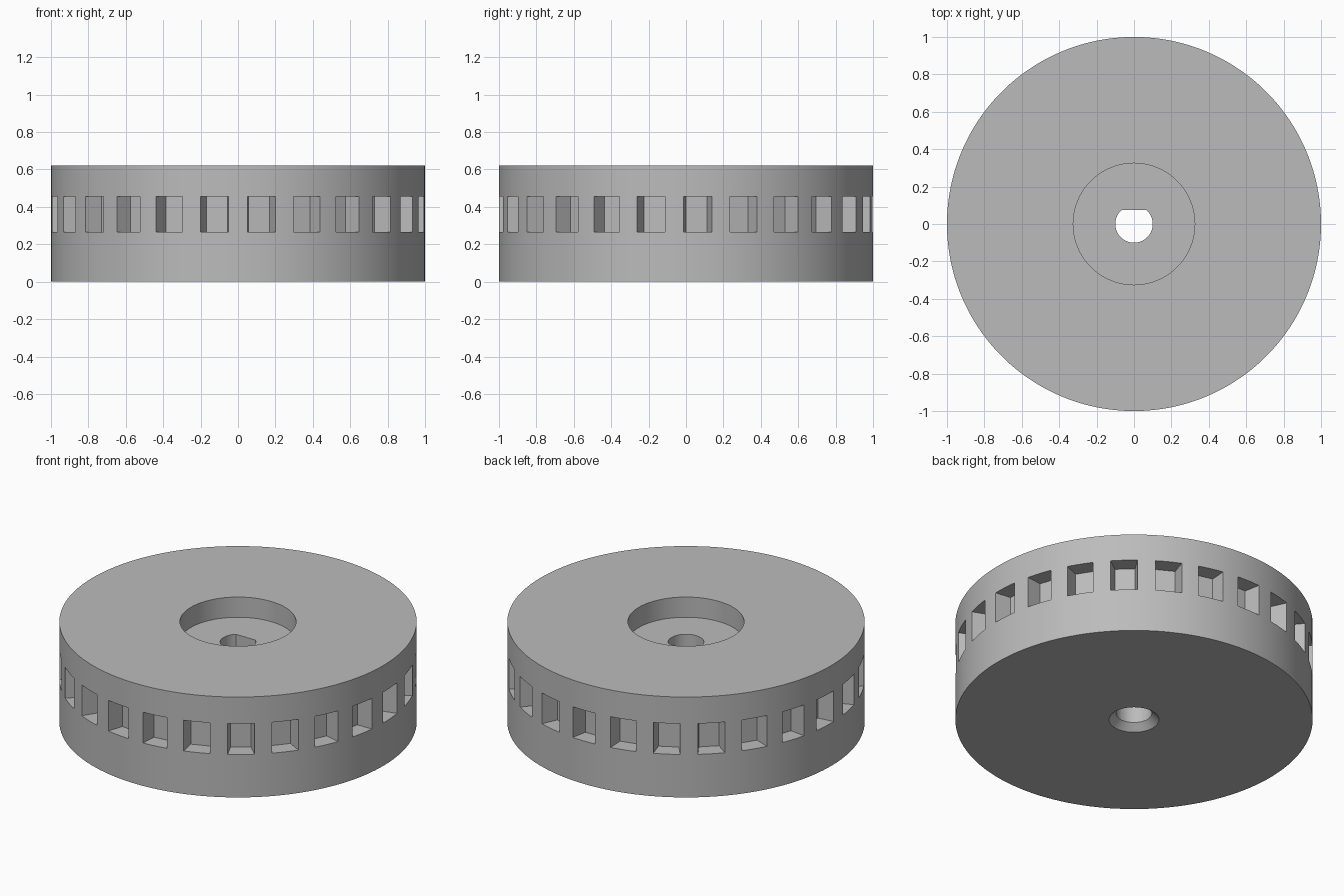
import bpy, bmesh
from math import sin, cos, tau, pi, asin

cube = bpy.data.objects.get("Cube")
if cube:
    bpy.data.objects.remove(cube, do_unlink=True)

HEIGHT = 0.62
POCKETS = 25

grey = bpy.data.materials.new("plain grey")
grey.use_nodes = True
grey.diffuse_color = (0.5, 0.5, 0.5, 1)
grey.node_tree.nodes["Principled BSDF"].inputs["Base Color"].default_value = (0.5, 0.5, 0.5, 1)


def circle(radius, sides):
    return [(radius * cos(tau * i / sides), radius * sin(tau * i / sides)) for i in range(sides)]


def add_prism(bm, low, z0, z1, high=None):
    """Closed solid between a lower outline and an upper outline."""
    bottom = [bm.verts.new((x, y, z0)) for x, y in low]
    top = [bm.verts.new((x, y, z1)) for x, y in (high or low)]
    bm.faces.new(bottom[::-1])
    bm.faces.new(top)
    n = len(bottom)
    for i in range(n):
        j = (i + 1) % n
        bm.faces.new((bottom[i], bottom[j], top[j], top[i]))


def finish(bm, name):
    bmesh.ops.recalc_face_normals(bm, faces=bm.faces[:])
    mesh = bpy.data.meshes.new(name)
    bm.to_mesh(mesh)
    bm.free()
    mesh.materials.append(grey)
    obj = bpy.data.objects.new(name, mesh)
    bpy.context.collection.objects.link(obj)
    return obj


def solid(name, *args):
    bm = bmesh.new()
    add_prism(bm, *args)
    return finish(bm, name)


# Main disc
wheel = solid("wheel_disc", circle(1, 150), 0, HEIGHT)

# Ring of rim pockets that narrow towards the centre
bm = bmesh.new()
inner_r, inner_w, outer_r, outer_w = 0.90, 0.057, 1.05, 0.086
outline = [(inner_r, -inner_w), (outer_r, -outer_w), (outer_r, outer_w), (inner_r, inner_w)]
for k in range(POCKETS):
    a = pi / 2 + tau * k / POCKETS
    turned = [(r * cos(a) - t * sin(a), r * sin(a) + t * cos(a)) for r, t in outline]
    add_prism(bm, turned, 0.265, 0.455)
pockets = finish(bm, "pocket_cutter")

# Round recess in the top
recess = solid("recess_cutter", circle(0.325, 96), 0.495, HEIGHT + 0.1)

# D-shaped shaft hole, flat towards the back
flat = asin(0.075 / 0.1)
sweep = pi + 2 * flat
d_outline = [(0.1 * cos(pi - flat + sweep * i / 48), 0.1 * sin(pi - flat + sweep * i / 48))
             for i in range(49)]
shaft = solid("shaft_hole_cutter", d_outline, -0.1, 0.56)

# Conical lead-in under the shaft hole
lead_in = solid("lead_in_cutter", circle(0.16, 64), -0.02, 0.1, circle(0.04, 64))

for cutter in (pockets, recess, shaft, lead_in):
    mod = wheel.modifiers.new(cutter.name, "BOOLEAN")
    mod.operation = "DIFFERENCE"
    mod.solver = "EXACT"
    mod.object = cutter
    cutter.hide_render = True

# Apply the cuts, then drop the cutters
bpy.ops.object.select_all(action="DESELECT")
wheel.select_set(True)
bpy.context.view_layer.objects.active = wheel
for mod in list(wheel.modifiers):
    bpy.ops.object.modifier_apply(modifier=mod.name)
for cutter in (pockets, recess, shaft, lead_in):
    bpy.data.objects.remove(cutter, do_unlink=True)
bpy.ops.object.shade_smooth_by_angle(angle=0.5)
